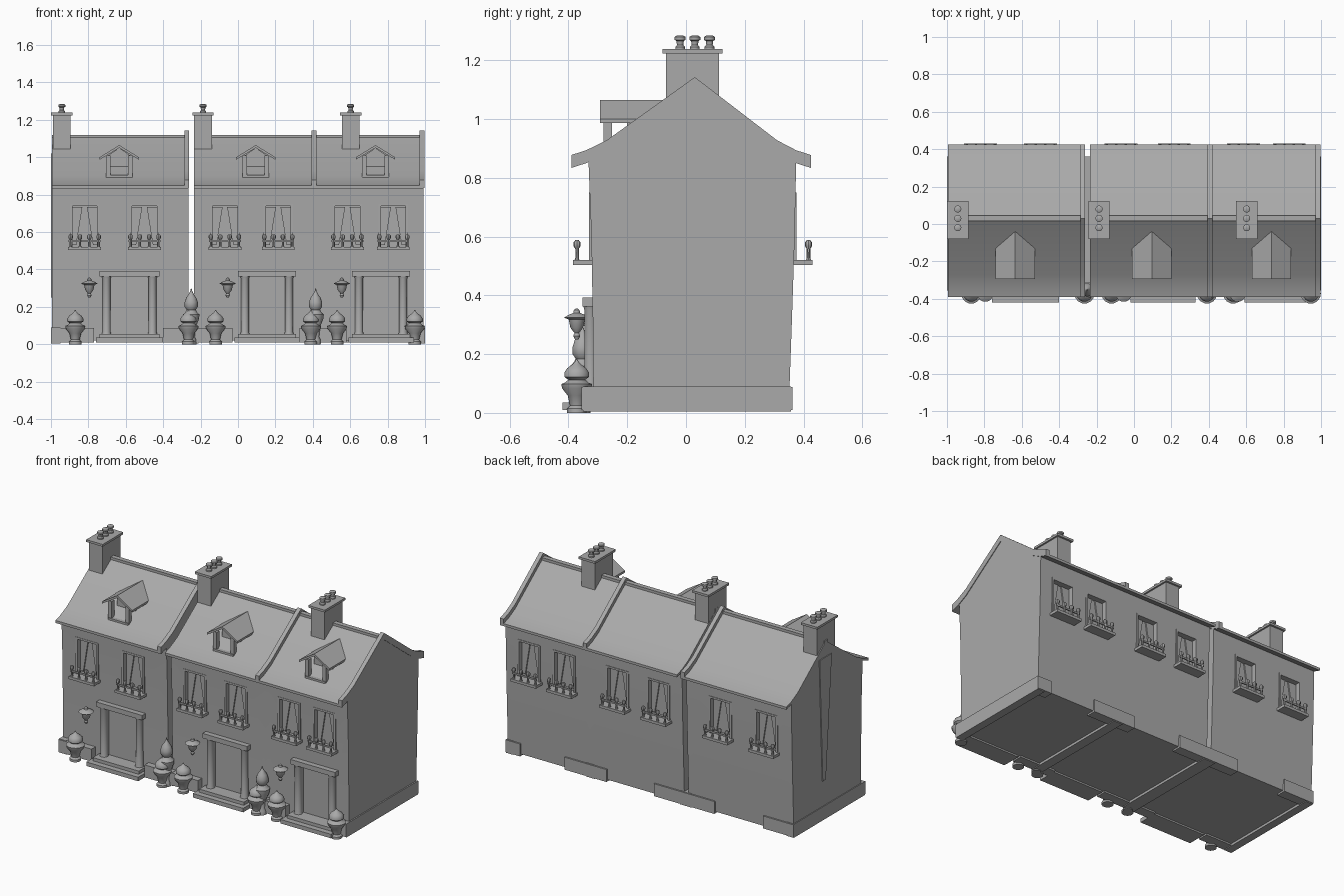
import bpy, bmesh, math
from mathutils import Vector

if "Cube" in bpy.data.objects:
    bpy.data.objects.remove(bpy.data.objects["Cube"])

stone = bpy.data.materials.new("stone_grey")
stone.use_nodes = True
stone.diffuse_color = (0.4, 0.4, 0.4, 1)
stone.node_tree.nodes["Principled BSDF"].inputs["Base Color"].default_value = (0.4, 0.4, 0.4, 1)


def finish(bm, name, smooth=False):
    bmesh.ops.recalc_face_normals(bm, faces=bm.faces)
    mesh = bpy.data.meshes.new(name)
    bm.to_mesh(mesh)
    bm.free()
    mesh.materials.append(stone)
    ob = bpy.data.objects.new(name, mesh)
    bpy.context.collection.objects.link(ob)
    if smooth:
        bpy.ops.object.select_all(action='DESELECT')
        ob.select_set(True)
        bpy.context.view_layer.objects.active = ob
        bpy.ops.object.shade_smooth_by_angle(angle=math.radians(35))
    return ob


def add_box(bm, x0, x1, y0, y1, z0, z1):
    verts = bmesh.ops.create_cube(bm, size=1)["verts"]
    for v in verts:
        v.co = Vector((x0 + (v.co.x + .5) * (x1 - x0),
                       y0 + (v.co.y + .5) * (y1 - y0),
                       z0 + (v.co.z + .5) * (z1 - z0)))


def add_prism(bm, points, axis, a, b):
    # Extrude a profile: (y, z) along X or (x, z) along Y
    def place(p, d):
        return (d, p[0], p[1]) if axis == 'X' else (p[0], d, p[1])
    lo = [bm.verts.new(place(p, a)) for p in points]
    hi = [bm.verts.new(place(p, b)) for p in points]
    bm.faces.new(lo)
    bm.faces.new(hi)
    n = len(points)
    for i in range(n):
        bm.faces.new((lo[i], lo[(i + 1) % n], hi[(i + 1) % n], hi[i]))


def add_lathe(bm, profile, x, y, z, scale=1, sides=14):
    rings = []
    for r, h in profile:
        rings.append([bm.verts.new((x + r * scale * math.cos(math.tau * i / sides),
                                    y + r * scale * math.sin(math.tau * i / sides),
                                    z + h * scale)) for i in range(sides)])
    for lo, hi in zip(rings, rings[1:]):
        for i in range(sides):
            j = (i + 1) % sides
            bm.faces.new((lo[i], lo[j], hi[j], hi[i]))
    bm.faces.new(rings[0])
    bm.faces.new(rings[-1])


WALL = [(-.315, .02), (-.317, .3), (-.322, .6), (-.332, .86), (-.27, .885), (.03, 1.1),
        (.31, .885), (.375, .86), (.37, .6), (.36, .3), (.35, .02)]
ROOF = [(-.39, .85), (-.34, .866), (-.27, .9), (.03, 1.115), (.31, .9), (.375, .866), (.425, .85)]


def roof_band(lift, drop):
    return [(y, z + lift) for y, z in ROOF] + [(y, z - drop) for y, z in reversed(ROOF)]


# left edge, right edge, chimney centre, dormer centre, window centres, door centre, door half width
HOUSES = [
    (-.995, -.265, -.942, -.635, (-.82, -.5), -.58, .145),
    (-.235, .415, -.187, .095, (-.07, .215), .155, .14),
    (.415, .992, .602, .735, (.585, .83), .765, .14),
]

URN = [(.034, 0), (.034, .015), (.024, .025), (.032, .06), (.052, .085), (.055, .1), (.042, .105),
       (.03, .115), (.044, .125), (.044, .14), (.034, .155), (.016, .168), (.006, .178), (.003, .186)]
LAMP = [(.006, 0), (.012, .012), (.008, .022), (.022, .04), (.028, .068), (.044, .074),
        (.03, .083), (.012, .09), (.01, .1), (.003, .106)]
POT = [(.017, 0), (.017, .008), (.011, .014), (.013, .028), (.019, .032), (.019, .042), (.012, .046)]
BALUSTER = [(.009, 0), (.006, .01), (.006, .04), (.012, .05), (.012, .062), (.006, .07)]


def build_house(x0, x1, chim, dorm, windows, door, dw):
    # Walls with recessed windows and doorway
    bm = bmesh.new()
    add_prism(bm, WALL, 'X', x0, x1)
    walls = finish(bm, "house_walls")
    bm = bmesh.new()
    for wx in windows:
        add_box(bm, wx - .075, wx + .075, -.45, -.285, .52, .74)
        add_box(bm, wx - .075, wx + .075, .335, .5, .52, .74)
    add_box(bm, door - dw + .04, door + dw - .04, -.45, -.30, .05, .362)
    cutter = finish(bm, "opening_cutter")
    mod = walls.modifiers.new("openings", 'BOOLEAN')
    mod.operation = 'DIFFERENCE'
    mod.solver = 'EXACT'
    mod.object = cutter
    bpy.ops.object.select_all(action='DESELECT')
    walls.select_set(True)
    bpy.context.view_layer.objects.active = walls
    bpy.ops.object.modifier_apply(modifier=mod.name)
    bpy.data.objects.remove(cutter)
    bpy.ops.object.shade_smooth_by_angle(angle=math.radians(25))

    # Roof, raised verge at the right edge, ridge roll
    bm = bmesh.new()
    add_prism(bm, roof_band(0, .016), 'X', x0, x1)
    finish(bm, "roof", True)
    bm = bmesh.new()
    add_prism(bm, roof_band(.028, .015), 'X', x1 - .022, x1 + .004)
    finish(bm, "roof_verge", True)
    bm = bmesh.new()
    add_box(bm, x0, x1, .015, .045, 1.1, 1.12)
    finish(bm, "ridge")

    # Chimney stack with three pots
    bm = bmesh.new()
    add_box(bm, chim - .047, chim + .047, -.068, .112, 1.03, 1.226)
    add_box(bm, chim - .057, chim + .057, -.08, .124, 1.224, 1.238)
    finish(bm, "chimney")
    bm = bmesh.new()
    for py in (-.02, .03, .08):
        add_lathe(bm, POT, chim, py, 1.238)
    finish(bm, "chimney_pots", True)

    # Open-fronted dormer
    bm = bmesh.new()
    add_prism(bm, [(dorm - .105, .987), (dorm, 1.05), (dorm + .105, .987), (dorm + .105, 1.0),
                   (dorm, 1.065), (dorm - .105, 1.0)], 'Y', -.293, -.02)
    finish(bm, "dormer_roof")
    bm = bmesh.new()
    add_prism(bm, [(dorm - .065, .89), (dorm + .065, .89), (dorm + .065, 1.005),
                   (dorm, 1.05), (dorm - .065, 1.005)], 'Y', -.2, -.04)
    for s in (-1, 1):
        add_box(bm, dorm + s * .06 - .012, dorm + s * .06 + .012, -.28, -.252, .89, 1.01)
    add_box(bm, dorm - .07, dorm + .07, -.285, -.2, .885, .905)
    finish(bm, "dormer_frame")

    # Window frames, curtains and balconies on both faces
    frames, balcony, posts = bmesh.new(), bmesh.new(), bmesh.new()
    for wx in windows:
        for s, wall in ((-1, .322), (1, .368)):
            def slab(bm, a, b, near, far, z0, z1):
                ys = sorted((s * near, s * far))
                add_box(bm, a, b, ys[0], ys[1], z0, z1)
            for e in (-1, 1):
                slab(frames, wx + e * .072 - .006, wx + e * .072 + .006, wall - .03, wall + .008, .52, .745)
                outer, inner = wx + e * .066, wx + e * .012
                ys = sorted((s * (wall - .03), s * (wall - .022)))
                add_prism(frames, [(outer, .53), (wx + e * .045, .53), (inner, .735), (outer, .735)],
                          'Y', ys[0], ys[1])
            slab(frames, wx - .078, wx + .078, wall - .03, wall + .008, .738, .75)
            slab(balcony, wx - .088, wx + .088, wall - .02, wall + .062, .503, .52)
            slab(balcony, wx - .085, wx + .085, wall + .045, wall + .053, .548, .558)
            for i in range(4):
                add_lathe(posts, BALUSTER, wx - .075 + i * .05, s * (wall + .049), .518, sides=8)
    finish(frames, "window_frames")
    finish(balcony, "balconies")
    finish(posts, "balusters", True)

    # Doorway with columns, lintel and step
    bm = bmesh.new()
    for s in (-1, 1):
        add_lathe(bm, [(.027, 0), (.022, .015), (.021, .3), (.026, .315)],
                  door + s * (dw - .022), -.325, .05)
    finish(bm, "door_columns", True)
    bm = bmesh.new()
    add_box(bm, door - dw - .015, door + dw + .015, -.352, -.3, .362, .392)
    add_box(bm, door - dw - .035, door + dw + .035, -.42, -.3, .01, .035)
    add_box(bm, door - dw - .015, door + dw + .015, -.385, -.3, .035, .055)
    finish(bm, "lintel_and_step")

    # Wall lantern
    lx = door - dw - .07
    bm = bmesh.new()
    add_lathe(bm, LAMP, lx, -.372, .25)
    finish(bm, "lantern", True)
    bm = bmesh.new()
    add_box(bm, lx - .006, lx + .006, -.372, -.31, .296, .308)
    finish(bm, "lantern_bracket")


for house in HOUSES:
    build_house(*house)

# Plinth blocks along the front, back, ends and party walls
bm = bmesh.new()
for a, b in ((-1, -.77), (-.4, -.03), (.33, .58), (.94, 1)):
    add_box(bm, a, b, -.355, -.29, .01, .088)
for a, b in ((-1, -.79), (-.45, -.03), (.3, .59), (.9, 1)):
    add_box(bm, a, b, .3, .362, .01, .088)
for a, b in ((-1, -.95), (-.29, -.21), (.385, .445), (.95, 1)):
    add_box(bm, a, b, -.35, .358, .005, .09)
finish(bm, "plinth")

# Tapering chimney breast on the right-hand end wall
bm = bmesh.new()
add_prism(bm, [(.04, .25), (.07, .25), (.1, 1.02), (-.02, 1.02)], 'X', -1, -.99)
finish(bm, "chimney_breast")

# Planted urns, tall ones at the party walls
bm = bmesh.new()
for ux in (-.87, -.265, -.12, .39, .53, .965):
    add_lathe(bm, URN, min(ux, .945), -.372, 0, .98)
for ux in (-.25, .415):
    add_lathe(bm, [(r * .8, h * 1.6) for r, h in URN], ux, -.352, 0)
finish(bm, "urns", True)
